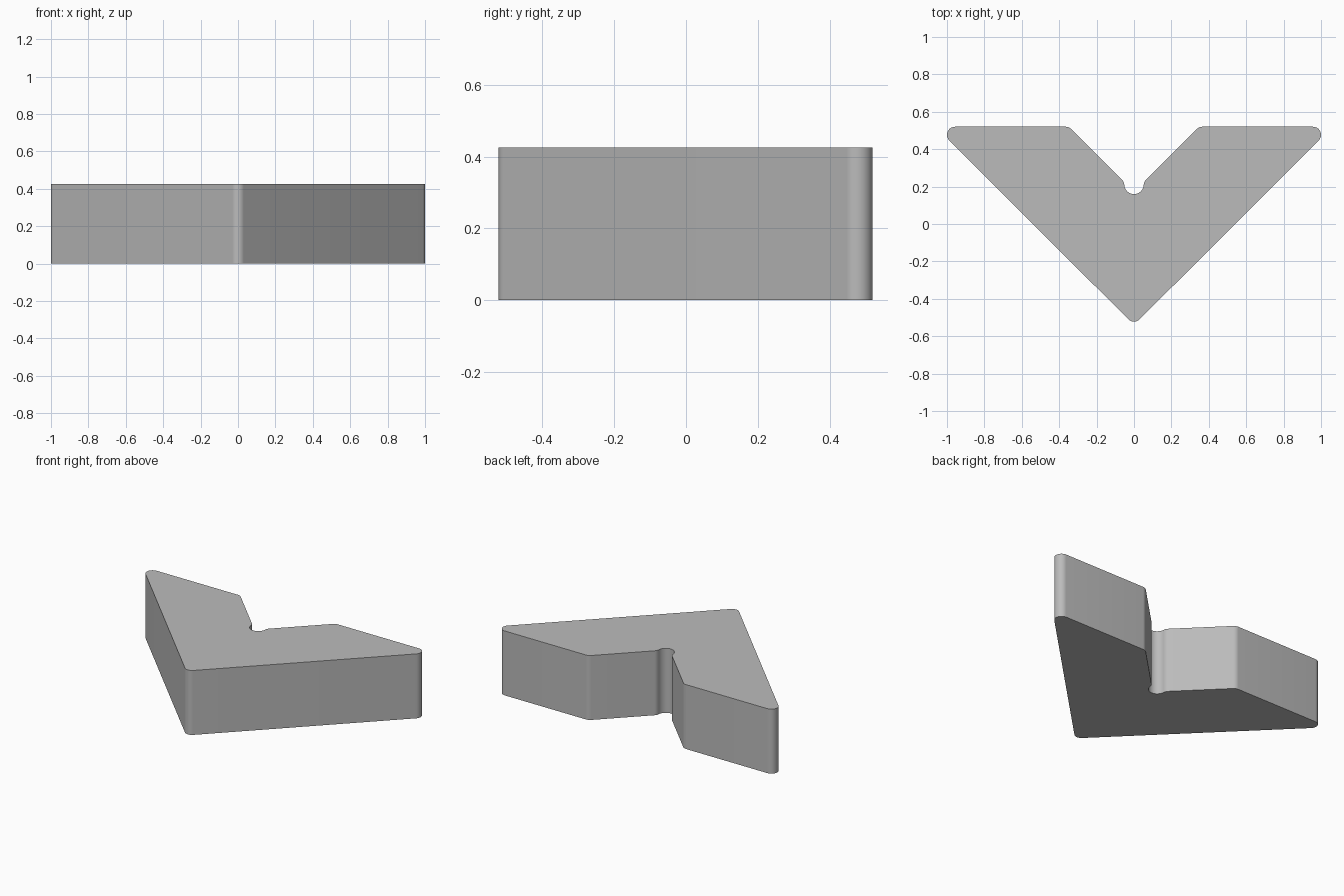
import bpy
import bmesh
from math import radians, cos, sin

cube = bpy.data.objects.get("Cube")
if cube:
    bpy.data.objects.remove(cube, do_unlink=True)

HEIGHT = 0.425
ROUND = 0.043    # outer corner radius
RELIEF = 0.052   # radius of the notch relief


def arc(cx, cy, radius, start, end, steps=12):
    angles = [radians(start + (end - start) * i / steps) for i in range(steps + 1)]
    return [(cx + radius * cos(a), cy + radius * sin(a)) for a in angles]


# Left half of the outline, from the front point round to the notch
half = (
    arc(0, -0.479, ROUND, -90, -45)                 # front point
    + arc(0.957, 0.477, ROUND, -45, 90)             # wing tip
    + arc(0.366, 0.477, ROUND, 90, 135)             # notch shoulder
    + arc(0.0947, 0.2063, ROUND, 135, 176.6)        # blend into relief
    + arc(0, 0.212, RELIEF, -3.4, -90)[1:]          # notch relief
)
outline = half + [(-x, y) for x, y in half[-2:0:-1]]

# Block: extrude the outline upward
bm = bmesh.new()
base = bm.faces.new([bm.verts.new((x, y, 0)) for x, y in outline])
top = bmesh.ops.extrude_face_region(bm, geom=[base], use_keep_orig=True)
bmesh.ops.translate(bm, vec=(0, 0, HEIGHT),
                    verts=[v for v in top["geom"] if isinstance(v, bmesh.types.BMVert)])
bmesh.ops.recalc_face_normals(bm, faces=bm.faces)
mesh = bpy.data.meshes.new("v_block")
bm.to_mesh(mesh)
bm.free()
block = bpy.data.objects.new("v_block", mesh)
bpy.context.collection.objects.link(block)

# Plain grey
grey = bpy.data.materials.new("grey")
grey.use_nodes = True
colour = (0.5, 0.5, 0.5, 1)
grey.diffuse_color = colour
grey.node_tree.nodes["Principled BSDF"].inputs["Base Color"].default_value = colour
mesh.materials.append(grey)

# Smooth rounded corners, sharp rims
bpy.ops.object.select_all(action="DESELECT")
block.select_set(True)
bpy.context.view_layer.objects.active = block
bpy.ops.object.shade_smooth_by_angle(angle=radians(30))
